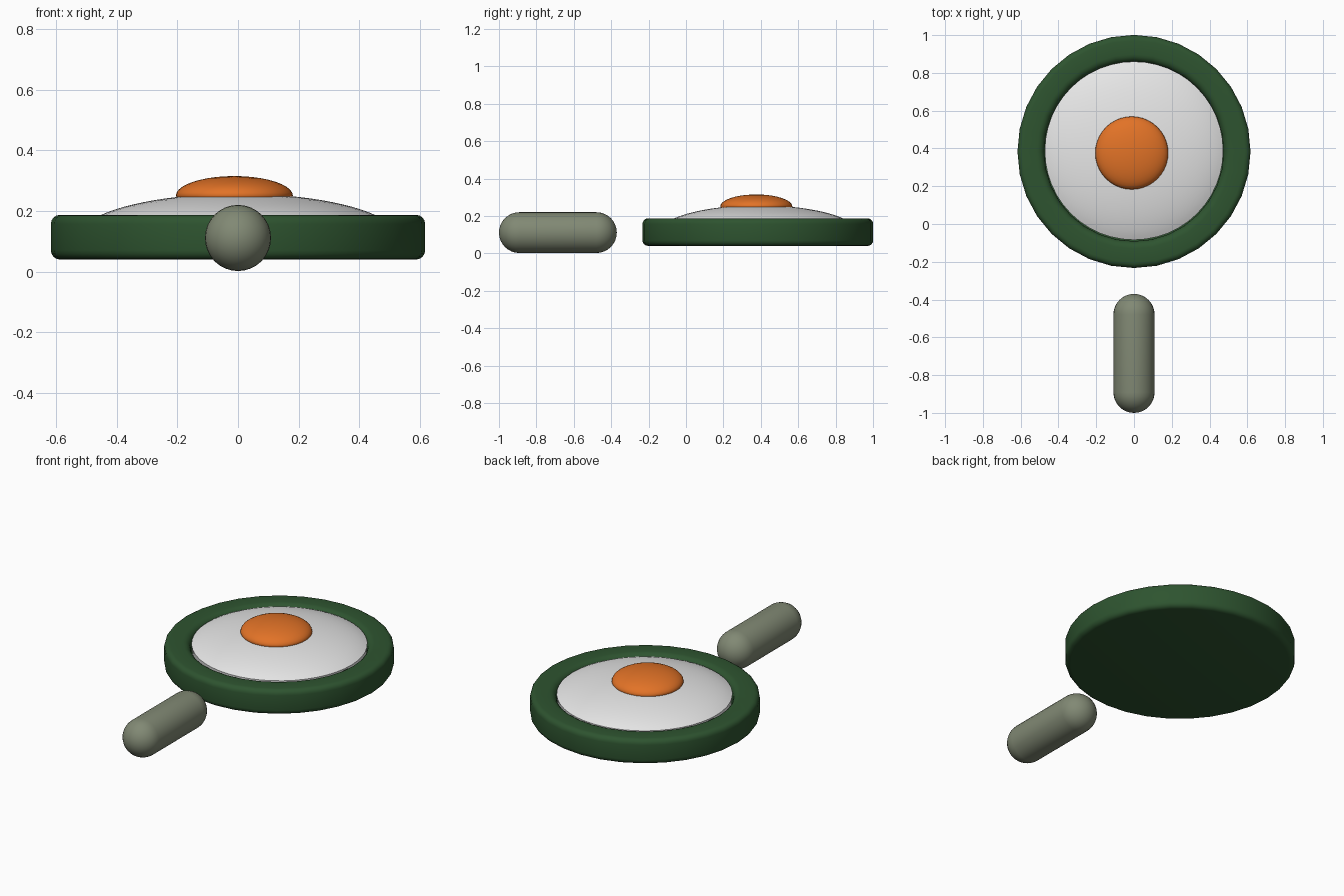
import bpy, bmesh, math
from mathutils import Matrix

if "Cube" in bpy.data.objects:
    bpy.data.objects.remove(bpy.data.objects["Cube"])


def material(name, rgb):
    m = bpy.data.materials.new(name)
    m.diffuse_color = (*rgb, 1)
    m.use_nodes = True
    m.node_tree.nodes["Principled BSDF"].inputs["Base Color"].default_value = m.diffuse_color
    return m


def arc(cr, cz, rr, rz, a0, a1, n):
    """Points (radius, height) along an elliptical arc, angles in degrees."""
    out = []
    for i in range(n + 1):
        a = math.radians(a0 + (a1 - a0) * i / n)
        out.append((max(0.0, cr + rr * math.cos(a)), cz + rz * math.sin(a)))
    return out


def lathe(name, profile, sides, mat, matrix, sharp=35):
    """Spin a (radius, height) profile around the local z axis."""
    bm = bmesh.new()
    rings = []
    for r, z in profile:
        if r < 1e-4:
            rings.append([bm.verts.new((0, 0, z))] * sides)
        else:
            rings.append([bm.verts.new((r * math.cos(2 * math.pi * k / sides),
                                        r * math.sin(2 * math.pi * k / sides), z))
                          for k in range(sides)])
    for a, b in zip(rings, rings[1:]):
        for k in range(sides):
            j = (k + 1) % sides
            quad = list(dict.fromkeys((a[k], a[j], b[j], b[k])))
            if len(quad) > 2:
                bm.faces.new(quad)
    bmesh.ops.recalc_face_normals(bm, faces=bm.faces)
    bm.transform(matrix)
    me = bpy.data.meshes.new(name)
    bm.to_mesh(me)
    bm.free()
    me.materials.append(mat)
    ob = bpy.data.objects.new(name, me)
    bpy.context.collection.objects.link(ob)
    bpy.ops.object.select_all(action='DESELECT')
    ob.select_set(True)
    bpy.context.view_layer.objects.active = ob
    bpy.ops.object.shade_smooth_by_angle(angle=math.radians(sharp))
    return ob


green = material("dark_green", (0.027, 0.088, 0.029))
white = material("egg_white", (0.80, 0.80, 0.80))
orange = material("yolk_orange", (0.76, 0.17, 0.02))
grey = material("handle_grey_green", (0.22, 0.25, 0.175))

# Pan: flat bottom, rounded outer wall, rounded rim, recessed floor
B = 0.03
pan = [(0, 0.04)]
pan += arc(0.617 - B, 0.04 + B, B, B, -90, 0, 4)
pan += arc(0.617 - B, 0.187 - B, B, B, 0, 90, 4)
pan += arc(0.515, 0.147, 0.04, 0.04, 90, 180, 5)
pan += [(0.475, 0.10), (0, 0.10)]
lathe("pan", pan, 32, green, Matrix.Translation((0, 0.384, 0)))

# Egg white: shallow dome sitting in the pan
egg = arc(0, 0.11, 0.53, 0.147, 90, 27, 14) + [(0.465, 0.105), (0, 0.105)]
lathe("egg_white", egg, 48, white, Matrix.Translation((0, 0.388, 0)))

# Yolk: smaller flattened dome
yolk = arc(0, 0.25, 0.193, 0.065, 90, 0, 10) + arc(0, 0.25, 0.193, 0.05, -15, -90, 6)
lathe("yolk", yolk, 40, orange, Matrix.Translation((-0.012, 0.376, 0)), 60)

# Handle: capsule along y
R = 0.109
handle = arc(0, -0.315 + R, R, R, -90, 0, 8) + arc(0, 0.315 - R, R, R, 0, 90, 8)
lathe("handle", handle, 32, grey,
      Matrix.Translation((0, -0.685, 0.111)) @ Matrix.Rotation(math.radians(-90), 4, 'X'))
